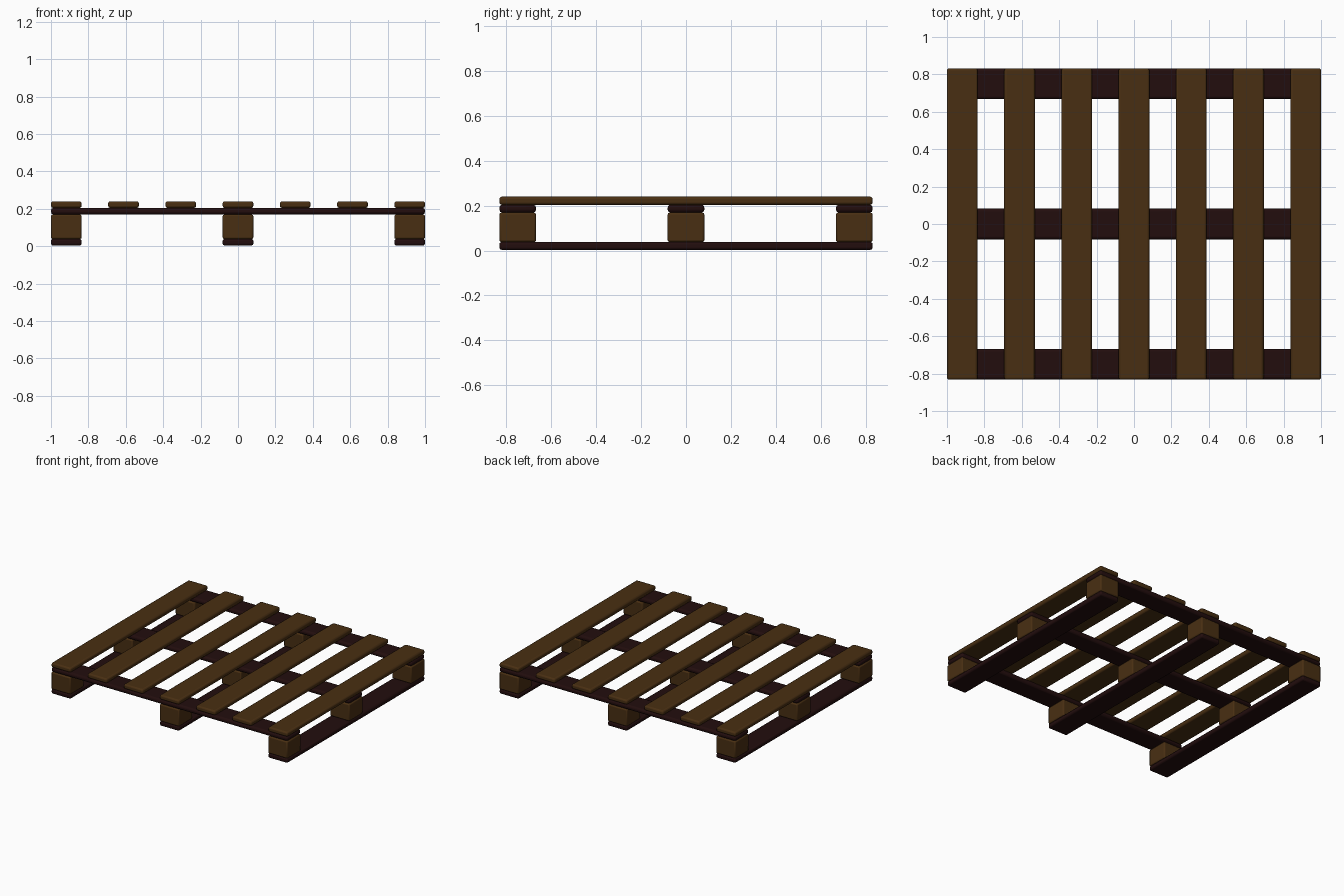
import bpy

if "Cube" in bpy.data.objects:
    bpy.data.objects.remove(bpy.data.objects["Cube"])

def material(name, rgb):
    m = bpy.data.materials.new(name)
    m.diffuse_color = (*rgb, 1)
    m.use_nodes = True
    m.node_tree.nodes["Principled BSDF"].inputs["Base Color"].default_value = m.diffuse_color
    return m

brown = material("brown wood", (0.066, 0.028, 0.006))
dark = material("dark wood", (0.016, 0.004, 0.004))

def plank(name, center, size, mat, bevel):
    """Box with rounded edges."""
    bpy.ops.mesh.primitive_cube_add(size=1, location=center)
    ob = bpy.context.object
    ob.name = name
    ob.scale = size
    bpy.ops.object.transform_apply(location=False, rotation=False, scale=True)
    mod = ob.modifiers.new("rounded edges", 'BEVEL')
    mod.width = bevel
    mod.segments = 2
    ob.data.materials.append(mat)
    bpy.ops.object.shade_smooth_by_angle()

L, D, W = 2.0, 1.664, 0.164       # length, depth, board width
T, H = 0.036, 0.13                # board thickness, block height
XE, YE = (L - W) / 2, (D - W) / 2  # centres of the outer rows

# bottom runners, front to back
for x in (-XE, 0, XE):
    plank("bottom_runner", (x, 0, 0.003 + T / 2), (W, D, T), dark, 0.011)

# spacer blocks
for x in (-XE, 0, XE):
    for y in (-YE, 0, YE):
        plank("spacer_block", (x, y, 0.0385 + H / 2), (W, W, H + 0.001), brown, 0.009)

# cross stringers, side to side
for y in (-YE, 0, YE):
    plank("cross_stringer", (0, y, 0.169 + T / 2), (L, W, T), dark, 0.014)

# top deck boards
for i in range(7):
    x = -XE + i * XE / 3
    plank("deck_board", (x, 0, 0.204 + T / 2), (W, D, T), brown, 0.011)
